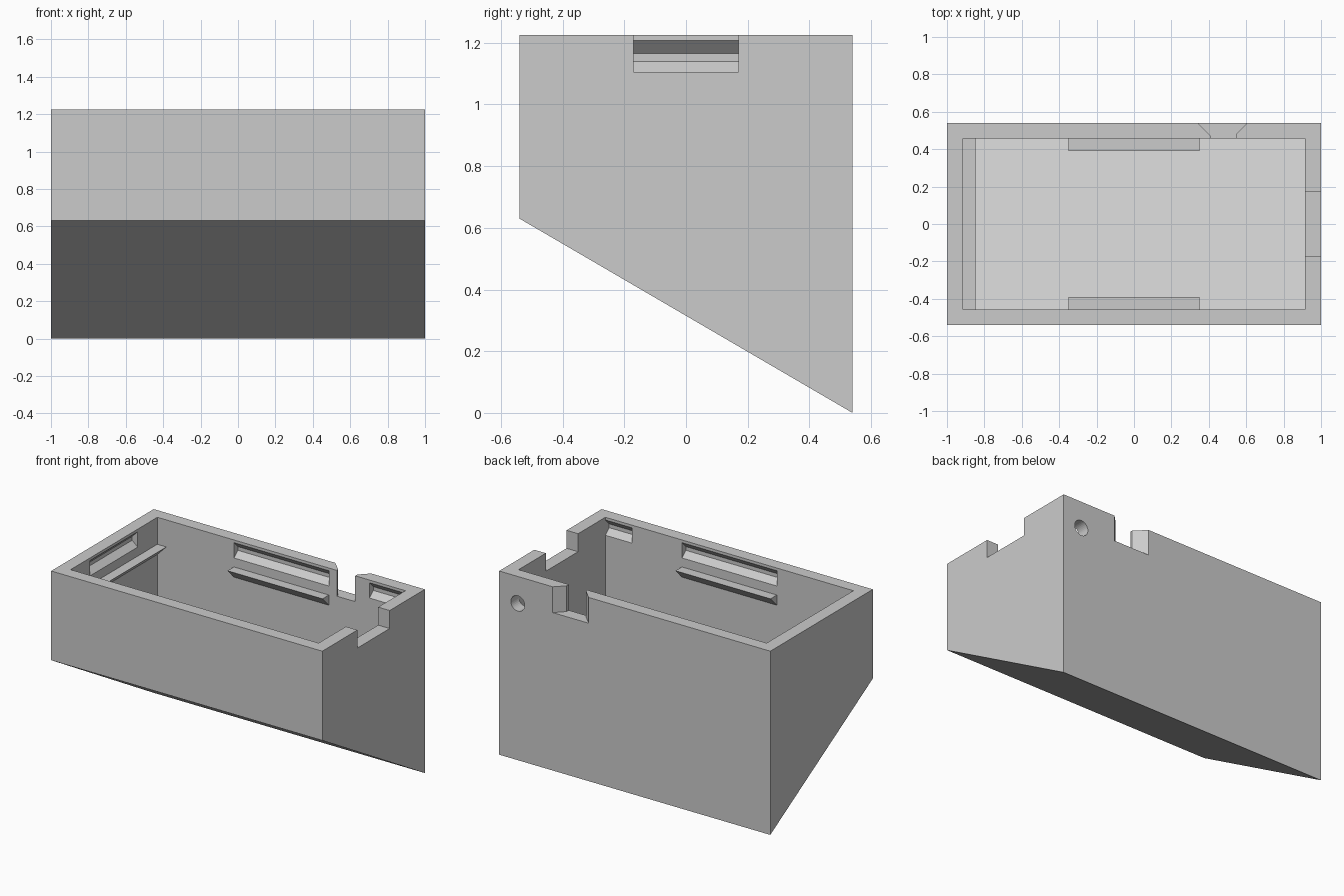
import bpy, bmesh, math
from mathutils import Vector

if "Cube" in bpy.data.objects:
    bpy.data.objects.remove(bpy.data.objects["Cube"], do_unlink=True)

grey = bpy.data.materials.new("plain grey")
grey.use_nodes = True
grey.diffuse_color = (0.6, 0.6, 0.6, 1)
grey.node_tree.nodes["Principled BSDF"].inputs["Base Color"].default_value = (0.6, 0.6, 0.6, 1)

HALF_Y, TOP = 0.54, 1.225
IN_X, IN_Y = 0.915, 0.457      # inside faces of the walls
SLOPE = 0.63 / (2 * HALF_Y)


def underside(y):
    return SLOPE * (HALF_Y - y)


def prism(name, profile, axis, start, end):
    """Extrude a 2D profile along the given axis."""
    place = {"x": lambda t, u, v: (t, u, v),
             "y": lambda t, u, v: (u, t, v),
             "z": lambda t, u, v: (u, v, t)}[axis]
    bm = bmesh.new()
    face = bm.faces.new([bm.verts.new(place(start, u, v)) for u, v in profile])
    grown = bmesh.ops.extrude_face_region(bm, geom=[face])["geom"]
    step = Vector(place(end - start, 0, 0))
    bmesh.ops.translate(bm, vec=step, verts=[g for g in grown if isinstance(g, bmesh.types.BMVert)])
    # the starting face stays in place as the near cap
    if not face.is_valid or all(face not in e.link_faces for e in bm.edges):
        bmesh.ops.holes_fill(bm, edges=bm.edges)
    bmesh.ops.recalc_face_normals(bm, faces=bm.faces)
    mesh = bpy.data.meshes.new(name)
    bm.to_mesh(mesh)
    bm.free()
    mesh.materials.append(grey)
    obj = bpy.data.objects.new(name, mesh)
    bpy.context.collection.objects.link(obj)
    return obj


def cut(target, cutter):
    cutter.hide_render = True
    mod = target.modifiers.new(cutter.name, "BOOLEAN")
    mod.operation, mod.solver, mod.object = "DIFFERENCE", "EXACT", cutter
    bpy.ops.object.select_all(action="DESELECT")
    bpy.context.view_layer.objects.active = target
    target.select_set(True)
    bpy.ops.object.modifier_apply(modifier=mod.name)
    bpy.data.objects.remove(cutter, do_unlink=True)


def groove(wall, sign):
    """Bevelled slot section sunk into a wall."""
    return [(sign * (wall + d), z) for d, z in
            [(-0.02, 1.207), (0, 1.207), (0.041, 1.165), (0.041, 1.14), (0, 1.105), (-0.02, 1.105)]]


def ridge(wall, sign):
    """Flat-topped ledge section with a sloping underside."""
    return [(sign * (wall + d), z) for d, z in
            [(0.01, 1.045), (-0.067, 1.045), (0, 0.977), (0.01, 0.977)]]


# Open box with a slanted base
body = prism("slanted_box", [(-HALF_Y, underside(-HALF_Y)), (HALF_Y, 0), (HALF_Y, TOP), (-HALF_Y, TOP)],
             "x", -1, 1)
FLOOR = 0.098
cut(body, prism("cavity", [(-IN_Y, underside(-IN_Y) + FLOOR), (IN_Y, underside(IN_Y) + FLOOR),
                           (IN_Y, 1.4), (-IN_Y, 1.4)], "x", -IN_X, IN_X))

# Slots inside the front, back and end walls
for sign, corner_start in ((-1, 0.72), (1, 0.65)):
    cut(body, prism("long_slot", groove(IN_Y, sign), "x", -0.35, 0.35))
    cut(body, prism("corner_slot", groove(IN_Y, sign), "x", corner_start, IN_X))
cut(body, prism("end_slot", groove(IN_X, -1), "y", -0.25, 0.25))

# Rectangular notch in the end wall
cut(body, prism("end_notch", [(-0.17, 1.105), (0.17, 1.105), (0.17, 1.4), (-0.17, 1.4)], "x", 0.88, 1.1))

# Flared notch in the back wall
cut(body, prism("back_notch", [(0.41, 0.42), (0.545, 0.42), (0.545, 0.48), (0.605, HALF_Y), (0.605, 0.6),
                               (0.34, 0.6), (0.34, HALF_Y), (0.41, 0.47)], "z", 1.053, 1.4))

# Round hole through the back wall
ring = [math.tau * i / 32 for i in range(32)]
cut(body, prism("round_hole", [(0.863 + 0.051 * math.cos(a), 1.045 + 0.051 * math.sin(a)) for a in ring],
                "y", 0.44, 0.6))

# Ledges below the slots
prism("front_ledge", ridge(IN_Y, -1), "x", -0.35, 0.35)
prism("back_ledge", ridge(IN_Y, 1), "x", -0.35, 0.35)
prism("end_ledge", ridge(IN_X, -1), "y", -IN_Y, IN_Y)
